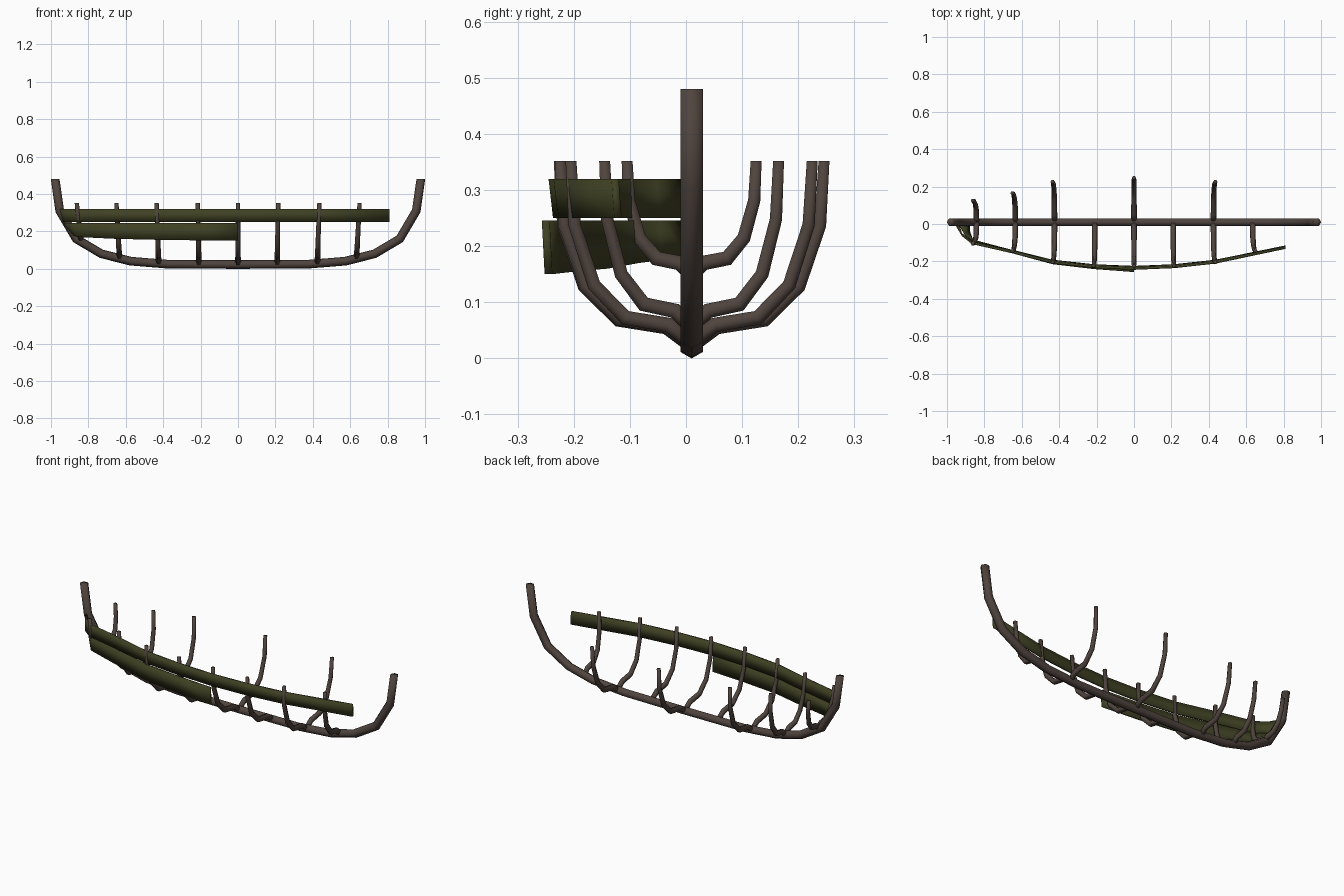
import bpy, bmesh, math
from mathutils import Vector

if "Cube" in bpy.data.objects:
    bpy.data.objects.remove(bpy.data.objects["Cube"])

YC = 0.01  # centreline of the hull


def material(name, rgb):
    m = bpy.data.materials.new(name)
    m.diffuse_color = (*rgb, 1)
    m.use_nodes = True
    m.node_tree.nodes["Principled BSDF"].inputs["Base Color"].default_value = m.diffuse_color
    return m


brown = material("weathered_brown", (0.080, 0.058, 0.048))
olive = material("mossy_olive", (0.050, 0.053, 0.017))


def finish(name, bm, mat):
    bmesh.ops.recalc_face_normals(bm, faces=bm.faces)
    for f in bm.faces:
        f.smooth = True
    me = bpy.data.meshes.new(name)
    bm.to_mesh(me)
    bm.free()
    me.materials.append(mat)
    ob = bpy.data.objects.new(name, me)
    bpy.context.collection.objects.link(ob)
    return ob


def skin(bm, rings):
    """Join a row of vertex rings and cap both ends."""
    n = len(rings[0])
    for a, b in zip(rings, rings[1:]):
        for i in range(n):
            j = (i + 1) % n
            bm.faces.new((a[i], a[j], b[j], b[i]))
    bm.faces.new(rings[0])
    bm.faces.new(rings[-1])


def tube(name, pts, radii, side, phase, mat, end_dirs=(None, None)):
    """Six-sided beam along a planar path; side is the axis across that plane."""
    bm = bmesh.new()
    pts = [Vector(p) for p in pts]
    side = Vector(side)
    rings = []
    last = len(pts) - 1
    for k, p in enumerate(pts):
        d0 = (p - pts[max(k - 1, 0)]).normalized()
        d1 = (pts[min(k + 1, last)] - p).normalized()
        t = (d0 + d1).normalized()
        miter = 1 / max(0.8, t.dot(d1 if k < last else d0))
        if k == 0 and end_dirs[0]:
            t = Vector(end_dirs[0])
        if k == last and end_dirs[1]:
            t = Vector(end_dirs[1])
        up = t.cross(side).normalized()
        ring = []
        for i in range(6):
            a = phase + i * math.pi / 3
            ring.append(bm.verts.new(p + (side * math.cos(a) + up * math.sin(a) * miter) * radii[k]))
        rings.append(ring)
    skin(bm, rings)
    return finish(name, bm, mat)


# keel with upswept stem and stern
half = [(0.9775, 0.48), (0.953, 0.31), (0.865, 0.16), (0.73, 0.08),
        (0.575, 0.041), (0.38, 0.025)]
keel = [(-x, YC, z) for x, z in half] + [(0, YC, 0.023)] + [(x, YC, z) for x, z in reversed(half)]
tube("keel", keel, [0.0231] * len(keel), (0, 1, 0), math.pi / 6, brown,
     ((0, 0, -1), (0, 0, 1)))

# ribs: one profile scaled by half-breadth and base height at each station
profile = [(0, 0), (0.19, 0.10), (0.55, 0.14), (0.81, 0.32), (0.97, 0.65), (1, 1)]
rib_r = [0.0155, 0.015, 0.0145, 0.0135, 0.0125, 0.0112]
stations = [(-0.862, 0.115, 0.150), (-0.65, 0.155, 0.055), (-0.435, 0.215, 0.027),
            (-0.215, 0.234, 0.025), (0, 0.236, 0.023), (0.215, 0.234, 0.025),
            (0.435, 0.215, 0.027), (0.65, 0.155, 0.055)]
surviving_port = {0, 1, 2, 4, 6}
for n, (x, w, base) in enumerate(stations):
    for label, s in (("starboard", -1), ("port", 1)):
        if s == 1 and n not in surviving_port:
            continue
        path = [(x * (0.975 + 0.025 * h), YC + s * w * f, base + (0.352 - base) * h)
                for f, h in profile]
        tube(f"rib_{label}_{n + 1}", path, rib_r, (1, 0, 0), 0, brown, (None, (0, 0, 1)))


def plank(name, rows, thick, tilt):
    """Board through rows of (x, outer y, bottom z, top z, bottom x shift)."""
    bm = bmesh.new()
    rings = []
    for x, y, z0, z1, dx in rows:
        # keep the flare small where the board meets the stem
        k = tilt * min(1, abs(y) / 0.2)
        rings.append([bm.verts.new(v) for v in (
            (x, y, z1), (x + dx, y + k, z0),
            (x + dx, y + k + thick, z0), (x, y + thick, z1))])
    skin(bm, rings)
    return finish(name, bm, olive)


# upper plank runs nearly the full length
upper = [(-0.955, -0.006), (-0.92, -0.065), (-0.865, -0.108), (-0.65, -0.157), (-0.435, -0.212),
         (-0.215, -0.236), (0, -0.245), (0.215, -0.236), (0.435, -0.212), (0.81, -0.133)]
plank("upper_plank", [(x, y, 0.25, 0.32, 0.02 if i == 0 else 0) for i, (x, y) in enumerate(upper)],
      0.013, 0.008)

# broken lower plank ends amidships
lower = [(-0.935, -0.006, 0.178), (-0.905, -0.06, 0.175), (-0.865, -0.1, 0.170),
         (-0.65, -0.157, 0.160), (-0.435, -0.215, 0.155), (-0.215, -0.241, 0.152), (0, -0.257, 0.150)]
plank("lower_plank", [(x, y, z0, 0.246, (0.055, 0.03, 0.005)[i] if i < 3 else 0)
                      for i, (x, y, z0) in enumerate(lower)], 0.014, 0.005)
